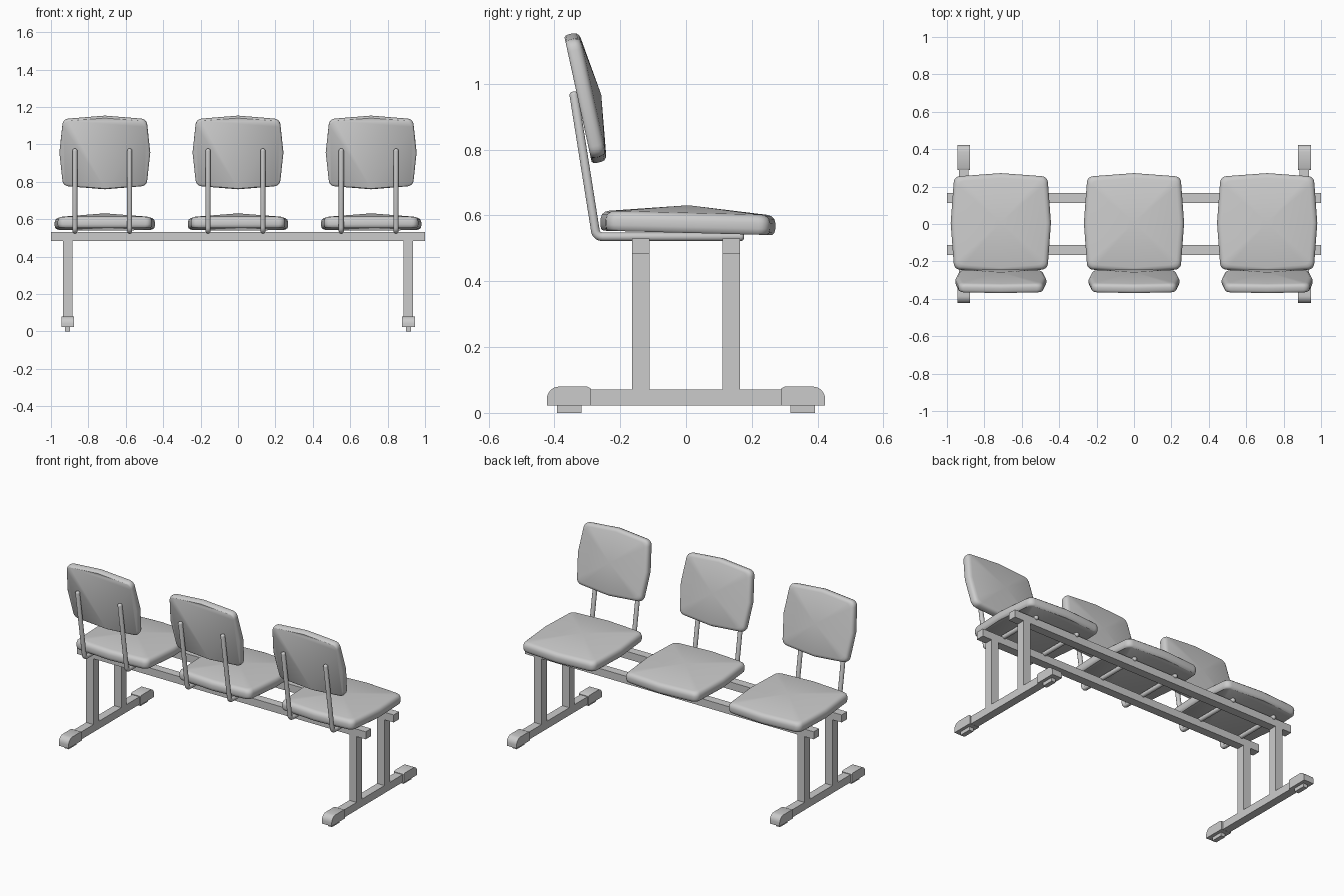
import bpy, bmesh, math
from mathutils import Vector

if "Cube" in bpy.data.objects:
    bpy.data.objects.remove(bpy.data.objects["Cube"], do_unlink=True)

grey = bpy.data.materials.new("light_grey")
grey.use_nodes = True
COLOUR = (0.6, 0.6, 0.6, 1)
grey.diffuse_color = COLOUR
grey.node_tree.nodes["Principled BSDF"].inputs["Base Color"].default_value = COLOUR


def finish(name, bm, smooth=None):
    bmesh.ops.recalc_face_normals(bm, faces=bm.faces)
    mesh = bpy.data.meshes.new(name)
    bm.to_mesh(mesh)
    bm.free()
    mesh.materials.append(grey)
    obj = bpy.data.objects.new(name, mesh)
    bpy.context.collection.objects.link(obj)
    if smooth:
        bpy.ops.object.select_all(action='DESELECT')
        obj.select_set(True)
        bpy.context.view_layer.objects.active = obj
        bpy.ops.object.shade_smooth_by_angle(angle=math.radians(smooth))
    return obj


def box(name, x, y, z):
    """Box from (min, max) pairs."""
    bm = bmesh.new()
    bmesh.ops.create_cube(bm, size=1)
    for v in bm.verts:
        v.co = [(a + b) / 2 + c * (b - a) for (a, b), c in zip((x, y, z), v.co)]
    return finish(name, bm)


def around(centre, width):
    return (centre - width / 2, centre + width / 2)


def outline(hu, hv, inset=0.016, radius=0.035, steps=5):
    """Rounded rectangle whose edges bow out at their midpoints."""
    cu, cv = hu - inset - radius, hv - inset - radius
    mids = [(hu, 0), (0, hv), (-hu, 0), (0, -hv)]
    points = []
    for q, (su, sv) in enumerate([(1, 1), (-1, 1), (-1, -1), (1, -1)]):
        points.append(mids[q])
        for i in range(steps + 1):
            a = math.pi / 2 * (q + i / steps)
            points.append((su * cu + radius * math.cos(a), sv * cv + radius * math.sin(a)))
    return points


def cushion(name, hu, hv, edge, peak, location, rotation):
    """Flat underside, rounded rim and a top rising to its centre."""
    bm = bmesh.new()
    layers = [(0.965, 0), (0.99, 0.1), (1, 0.3), (1, 0.6), (0.985, 0.82), (0.95, 0.96), (0.9, 1.02)]
    shape = outline(hu, hv)
    rings = [[bm.verts.new((u * s, v * s, edge * h)) for u, v in shape] for s, h in layers]
    n = len(shape)
    for low, high in zip(rings, rings[1:]):
        for i in range(n):
            j = (i + 1) % n
            bm.faces.new((low[i], low[j], high[j], high[i]))
    bm.faces.new(rings[0])
    top = bm.verts.new((0, 0, peak))
    for i in range(n):
        bm.faces.new((rings[-1][i], rings[-1][(i + 1) % n], top))
    obj = finish(name, bm, 40)
    obj.location, obj.rotation_euler = location, rotation


def tube(name, path, radius, sides=14):
    """Round bar swept along a path in the x = constant plane, with domed ends."""
    pts = [Vector(p) for p in path]
    first, last = (pts[0] - pts[1]).normalized(), (pts[-1] - pts[-2]).normalized()
    stations = [(pts[0] + first * radius * 0.7, 0.4), (pts[0] + first * radius * 0.4, 0.85)]
    stations += [(p, 1) for p in pts]
    stations += [(pts[-1] + last * radius * 0.4, 0.85), (pts[-1] + last * radius * 0.7, 0.4)]
    bm = bmesh.new()
    rings = []
    for i, (p, s) in enumerate(stations):
        before, after = stations[max(i - 1, 0)][0], stations[min(i + 1, len(stations) - 1)][0]
        side = Vector((1, 0, 0))
        up = (after - before).normalized().cross(side)
        rings.append([bm.verts.new(p + radius * s * (side * math.cos(t) + up * math.sin(t)))
                      for t in (math.tau * k / sides for k in range(sides))])
    for a, b in zip(rings, rings[1:]):
        for k in range(sides):
            m = (k + 1) % sides
            bm.faces.new((a[k], a[m], b[m], b[k]))
    bm.faces.new(rings[0])
    bm.faces.new(rings[-1])
    finish(name, bm, 50)


def foot_cap(name, x, sign):
    """End cap with a rounded upper outer corner."""
    r, end, z0, z1 = 0.038, 0.423, 0.022, 0.08
    profile = [(0.29, z0), (end, z0)]
    profile += [(end - r + r * math.cos(a), z1 - r + r * math.sin(a))
                for a in (math.pi / 2 * i / 6 for i in range(7))]
    profile += [(0.30, z1), (0.29, z1 - 0.005)]
    bm = bmesh.new()
    face = bm.faces.new([bm.verts.new((x - 0.034, sign * y, z)) for y, z in profile])
    new = bmesh.ops.extrude_face_region(bm, geom=[face])["geom"]
    bmesh.ops.translate(bm, verts=[v for v in new if isinstance(v, bmesh.types.BMVert)],
                        vec=(0.068, 0, 0))
    finish(name, bm, 30)


# Seats, backrests and their bent support tubes
for place, x in (("right", -0.712), ("middle", 0), ("left", 0.712)):
    cushion(place + "_seat", 0.268, 0.266, 0.06, 0.084, (x, 0.005, 0.547),
            (math.radians(-1.5), 0, 0))
    cushion(place + "_backrest", 0.243, 0.2, 0.047, 0.072, (x, -0.328, 0.952),
            (math.radians(77.7), 0, math.pi))
    for side, offset in (("right", -0.16), ("left", 0.133)):
        bend = [(-0.276 + 0.022 * (1 - math.cos(a)), 0.557 - 0.022 * math.sin(a))
                for a in (math.pi / 2 * i / 5 for i in range(6))]
        path = [(-0.341, 0.967)] + bend + [(0.167, 0.535)]
        tube(f"{place}_{side}_support", [(x + offset, y, z) for y, z in path], 0.0135)

# Long rails under the seats
for part, y in (("back", -0.138), ("front", 0.138)):
    box(part + "_rail", (-1, 1), around(y, 0.053), (0.483, 0.53))

# Leg frames
for side, x in (("right", -0.911), ("left", 0.911)):
    box(side + "_foot_bar", around(x, 0.05), (-0.4, 0.4), (0.023, 0.071))
    for part, s in (("back", -1), ("front", 1)):
        box(f"{side}_{part}_post", around(x, 0.05), around(s * 0.138, 0.053), (0.07, 0.484))
        foot_cap(f"{side}_{part}_foot_cap", x, s)
        box(f"{side}_{part}_foot_pad", around(x, 0.028), around(s * 0.355, 0.075), (0, 0.024))
